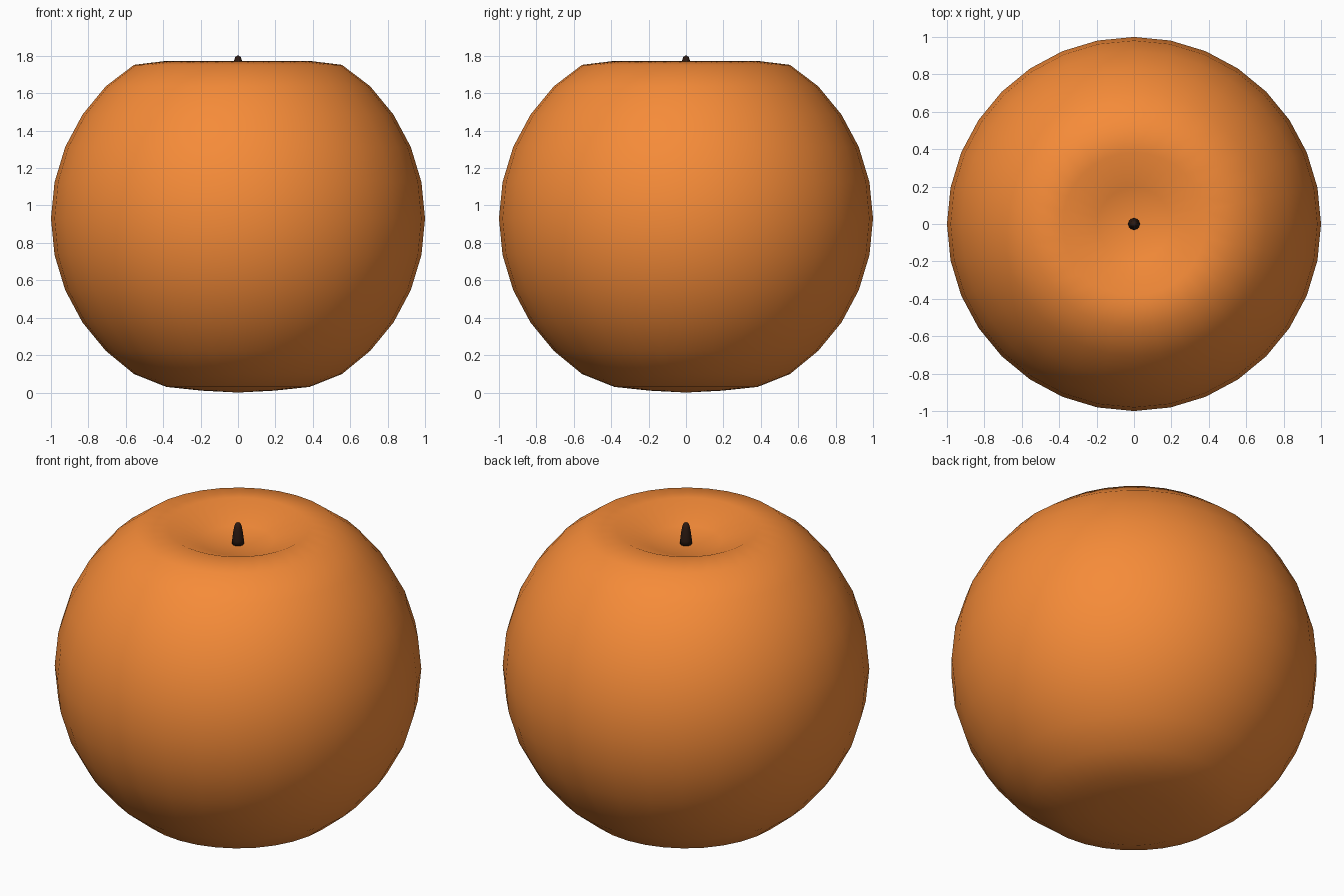
import bpy, bmesh, math

if "Cube" in bpy.data.objects:
    bpy.data.objects.remove(bpy.data.objects["Cube"])


def material(name, rgb):
    mat = bpy.data.materials.new(name)
    mat.diffuse_color = (*rgb, 1)
    mat.use_nodes = True
    mat.node_tree.nodes["Principled BSDF"].inputs["Base Color"].default_value = mat.diffuse_color
    return mat


def lathe(name, profile, sides, mat):
    """Revolve (radius, z) points, listed bottom to top, around z."""
    bm = bmesh.new()
    rings = []
    for r, z in profile:
        if r == 0:
            rings.append([bm.verts.new((0, 0, z))] * sides)
        else:
            rings.append([bm.verts.new((r * math.cos(2 * math.pi * i / sides),
                                        r * math.sin(2 * math.pi * i / sides), z))
                          for i in range(sides)])
    for low, high in zip(rings, rings[1:]):
        for i in range(sides):
            j = (i + 1) % sides
            corners = []
            for v in (low[i], low[j], high[j], high[i]):
                if v not in corners:
                    corners.append(v)
            bm.faces.new(corners)
    bmesh.ops.recalc_face_normals(bm, faces=bm.faces)
    for f in bm.faces:
        f.smooth = True
    mesh = bpy.data.meshes.new(name)
    bm.to_mesh(mesh)
    bm.free()
    mesh.materials.append(mat)
    obj = bpy.data.objects.new(name, mesh)
    bpy.context.collection.objects.link(obj)
    return obj


# Fruit body: a sphere profile with a flattened base and a dimpled top
RINGS, CENTRE = 16, 0.93
shape = {0: 0.0, 1: 0.01, 2: 0.03, 14: 1.773, 13: 1.752, 15: 1.69, 16: 1.67}
body = []
for k in range(RINGS + 1):
    a = math.pi * k / RINGS
    r = 0 if k in (0, RINGS) else math.sin(a)
    body.append((r, shape.get(k, CENTRE - math.cos(a))))
lathe("fruit_body", body, 32, material("orange_skin", (0.92, 0.26, 0.04)))

# Stem: short tapered stub with a rounded tip, seated in the dimple
stem = [(0, 1.665), (0.032, 1.67), (0.032, 1.70), (0.027, 1.74),
        (0.021, 1.775), (0.014, 1.795), (0, 1.803)]
lathe("stem", stem, 16, material("dark_stem", (0.025, 0.01, 0.006)))
